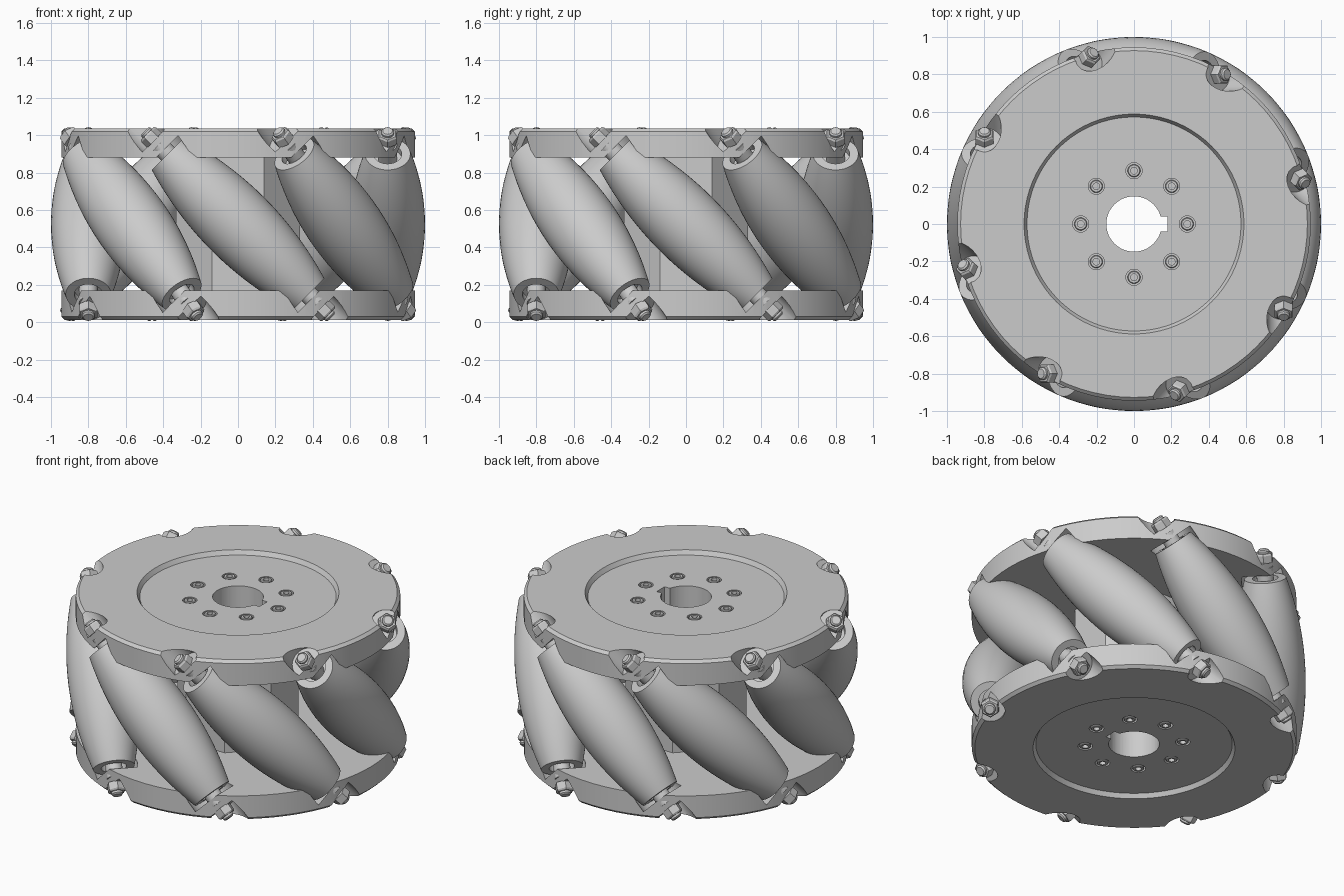
import bpy, bmesh, math
from mathutils import Matrix, Vector

if "Cube" in bpy.data.objects:
    bpy.data.objects.remove(bpy.data.objects["Cube"])

MID = 0.525      # height of the wheel's middle plane
AXIS = 0.80      # distance from wheel axis to roller axis
COUNT = 8

grey = bpy.data.materials.new("machined grey")
grey.use_nodes = True
grey.diffuse_color = (0.6, 0.6, 0.6, 1)
grey.node_tree.nodes["Principled BSDF"].inputs["Base Color"].default_value = (0.6, 0.6, 0.6, 1)


def lathe(bm, profile, sides, matrix=Matrix(), turn=0.0):
    """Revolve (radius, height) points about z; zero radii close the ends."""
    rings = []
    for r, h in profile:
        if r == 0:
            rings.append([bm.verts.new(matrix @ Vector((0, 0, h)))])
        else:
            angles = [turn + math.tau * i / sides for i in range(sides)]
            rings.append([bm.verts.new(matrix @ Vector((r * math.cos(a), r * math.sin(a), h)))
                          for a in angles])
    for a, b in zip(rings, rings[1:]):
        for i in range(sides):
            j = (i + 1) % sides
            quad = [a[i % len(a)], a[j % len(a)], b[j % len(b)], b[i % len(b)]]
            bm.faces.new(list(dict.fromkeys(quad)))


def rod(bm, radius, low, high, sides, matrix=Matrix(), turn=0.0):
    lathe(bm, [(0, low), (radius, low), (radius, high), (0, high)], sides, matrix, turn)


def finish(bm, name, smooth=True):
    bmesh.ops.recalc_face_normals(bm, faces=bm.faces)
    mesh = bpy.data.meshes.new(name)
    bm.to_mesh(mesh)
    bm.free()
    mesh.materials.append(grey)
    obj = bpy.data.objects.new(name, mesh)
    bpy.context.collection.objects.link(obj)
    if smooth:
        shade(obj)
    return obj


def shade(obj):
    bpy.ops.object.select_all(action='DESELECT')
    obj.select_set(True)
    bpy.context.view_layer.objects.active = obj
    bpy.ops.object.shade_smooth_by_angle(angle=math.radians(30))


def cut(obj, cutters):
    """Subtract each cutter and bake the result."""
    for cutter in cutters:
        mod = obj.modifiers.new("cut", 'BOOLEAN')
        mod.operation = 'DIFFERENCE'
        mod.solver = 'EXACT'
        mod.object = cutter
    bpy.context.view_layer.update()
    graph = bpy.context.evaluated_depsgraph_get()
    baked = bpy.data.meshes.new_from_object(obj.evaluated_get(graph))
    obj.modifiers.clear()
    obj.data = baked
    shade(obj)


def roller_frame(k):
    """Frame whose z runs along a roller axis, tilted 45 degrees."""
    return (Matrix.Rotation(math.tau * k / COUNT, 4, 'Z')
            @ Matrix.Translation((0, -AXIS, MID))
            @ Matrix.Rotation(math.radians(-45), 4, 'Y'))


frames = [roller_frame(k) for k in range(COUNT)]

# Barrel profile that makes the rollers together touch a cylinder of radius 1
barrel = []
for i in range(-12, 13):
    t = 0.495 * i / 12
    reach = math.hypot(AXIS, t / math.sqrt(2))
    rho, slope = 1 - reach, -t / (2 * reach)
    barrel.append((rho * math.sqrt(1 - slope * slope), t - rho * slope))
end = barrel[-1][1]
bore = 0.075
profile = ([(0, 0.04 - end), (bore, 0.04 - end), (bore, -end)] + barrel
           + [(bore, end), (bore, end - 0.04), (0, end - 0.04)])

for k, frame in enumerate(frames):
    bm = bmesh.new()
    lathe(bm, profile, 48, frame)
    finish(bm, f"roller_{k + 1}")

    # Axle with a hex nut at both ends
    bm = bmesh.new()
    rod(bm, 0.05, -0.6, 0.6, 20, frame)
    for flip in (Matrix(), Matrix.Rotation(math.pi, 4, 'X')):
        lathe(bm, [(0, 0.63), (0.056, 0.63), (0.056, 0.675), (0.048, 0.685), (0, 0.685)],
              6, frame @ flip)
        lathe(bm, [(0, 0.66), (0.034, 0.66), (0.034, 0.697), (0.026, 0.705), (0, 0.705)],
              16, frame @ flip)
    finish(bm, f"axle_{k + 1}")

# Cutters: shaft bore, keyway, nut seats with roller pockets, bolt holes
bm = bmesh.new()
rod(bm, 0.148, -0.5, 1.5, 48)
bore_cutter = finish(bm, "bore_cutter")

bm = bmesh.new()
bmesh.ops.create_cube(bm, size=1, matrix=Matrix.Translation((0.09, 0, MID))
                      @ Matrix.Diagonal((0.18, 0.08, 2, 1)))
key_cutter = finish(bm, "key_cutter")

bm = bmesh.new()
for frame in frames:
    rod(bm, 0.09, 0.635, 0.95, 32, frame)
    rod(bm, 0.14, 0.3, 0.56, 32, frame)
pocket_cutter = finish(bm, "pocket_cutter")

bolt_spots = [Matrix.Rotation(math.tau * k / COUNT, 4, 'Z') @ Matrix.Translation((0.285, 0, 0))
              for k in range(COUNT)]
bm = bmesh.new()
for spot in bolt_spots:
    rod(bm, 0.043, 0.985, 1.2, 24, spot)
bolt_cutter = finish(bm, "bolt_cutter")
cutters = [bore_cutter, key_cutter, pocket_cutter, bolt_cutter]

# Side plates: the lower one is the upper one turned over
turn_over = (Matrix.Translation((0, 0, MID)) @ Matrix.Rotation(math.pi, 4, 'X')
             @ Matrix.Translation((0, 0, -MID)))
bm = bmesh.new()
lathe(bm, [(0, 0.88), (0.945, 0.88), (0.945, 1.02), (0.927, 1.037),
           (0.588, 1.037), (0.572, 1.01), (0, 1.01)], 80)
upper = finish(bm, "upper_plate")
cut(upper, cutters)

# Socket head bolts sunk into the plate
bm = bmesh.new()
for spot in bolt_spots:
    lathe(bm, [(0, 0.97), (0.034, 0.97), (0.034, 1.008), (0.03, 1.012), (0.018, 1.012),
               (0.018, 0.99), (0, 0.99)], 18, spot)
bolts = finish(bm, "upper_bolts")

for obj, name in ((upper, "lower_plate"), (bolts, "lower_bolts")):
    copy = bpy.data.objects.new(name, obj.data.copy())
    copy.data.transform(turn_over)
    bpy.context.collection.objects.link(copy)

# Eight-sided hub between the plates
bm = bmesh.new()
rod(bm, 0.36, 0.165, 0.885, 8, turn=math.pi / 8)
hub = finish(bm, "hub", smooth=False)
cut(hub, [bore_cutter, key_cutter])

for cutter in cutters:
    bpy.data.objects.remove(cutter)
